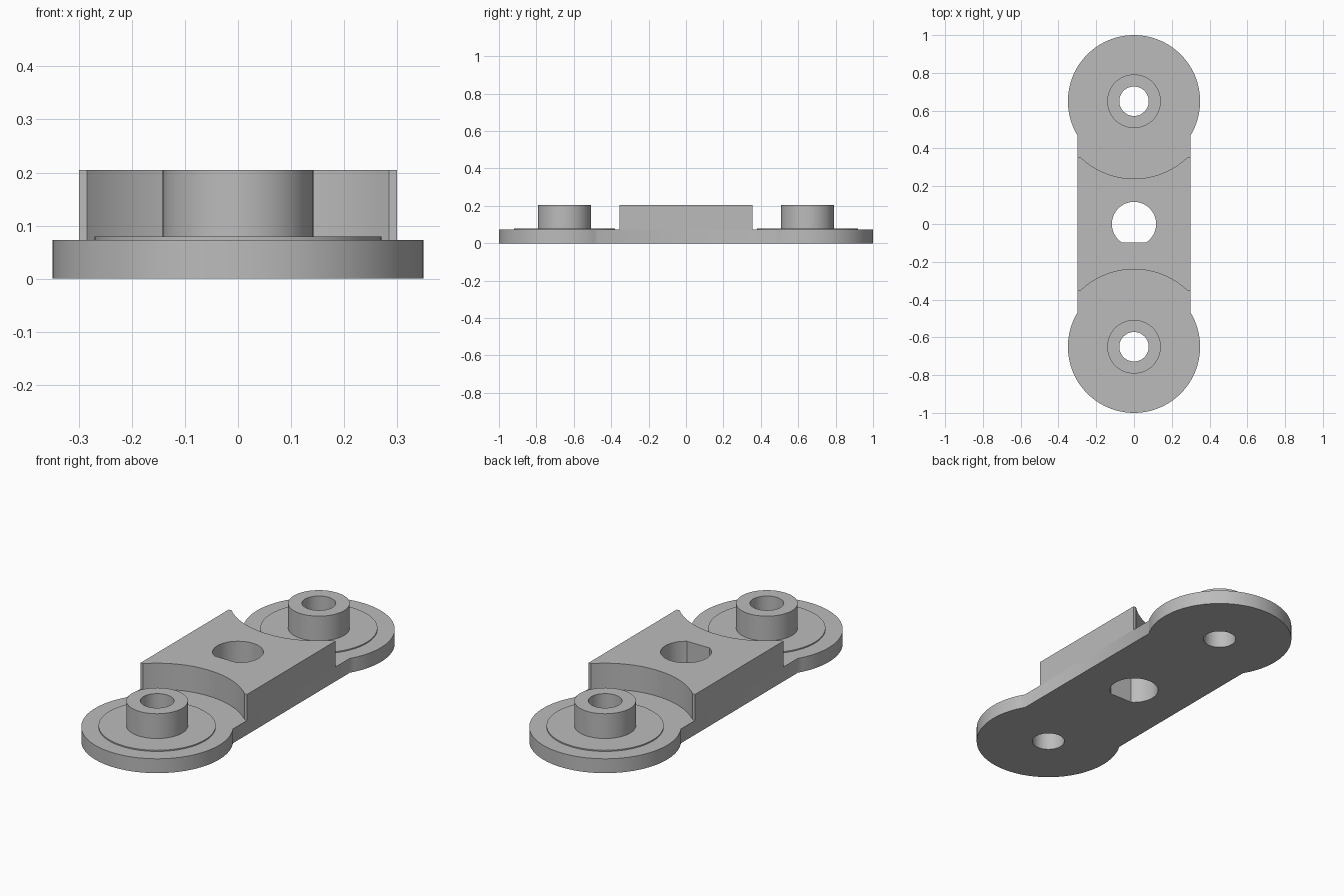
import bpy, bmesh
from math import sin, cos, asin, atan2, pi, radians

if "Cube" in bpy.data.objects:
    bpy.data.objects.remove(bpy.data.objects["Cube"], do_unlink=True)

# Main sizes
END_Y, END_R = 0.65, 0.35
HALF_W, BLOCK_Y, RELIEF_R = 0.30, 0.355, 0.41
PLATE_Z, PAD_Z, TOP_Z = 0.073, 0.079, 0.205
BORE_R, BOSS_R, PAD_R = 0.078, 0.142, 0.27
KEY_R, KEY_FLAT = 0.117, -0.098

grey = bpy.data.materials.new("plain grey")
grey.use_nodes = True
COLOUR = (0.5, 0.5, 0.5, 1)
grey.diffuse_color = COLOUR
grey.node_tree.nodes["Principled BSDF"].inputs["Base Color"].default_value = COLOUR


def arc(cy, r, start, end, n=64):
    return [(r * cos(start + (end - start) * i / n),
             cy + r * sin(start + (end - start) * i / n)) for i in range(n + 1)]


def circle(cy, r):
    return arc(cy, r, 0, 2 * pi)[:-1]


def half_turn(points):
    """Add the same points turned 180 degrees to close a symmetric outline."""
    return points + [(-x, -y) for x, y in points]


def slab(name, z0, z1, loops, open_bottom=True):
    """Extrude an outline with holes; the hidden underside can be left open."""
    bm = bmesh.new()
    for loop in loops:
        verts = [bm.verts.new((x, y, z0)) for x, y in loop]
        for a, b in zip(verts, verts[1:] + verts[:1]):
            bm.edges.new((a, b))
    bmesh.ops.triangle_fill(bm, edges=bm.edges[:], use_beauty=True)
    top = bmesh.ops.extrude_face_region(bm, geom=bm.faces[:])["geom"]
    bmesh.ops.translate(bm, vec=(0, 0, z1 - z0),
                        verts=[v for v in top if isinstance(v, bmesh.types.BMVert)])
    bmesh.ops.recalc_face_normals(bm, faces=bm.faces[:])
    if open_bottom:
        under = [f for f in bm.faces if f.normal.z < -0.9]
        bmesh.ops.delete(bm, geom=under, context="FACES")
    mesh = bpy.data.meshes.new(name)
    bm.to_mesh(mesh)
    bm.free()
    mesh.materials.append(grey)
    obj = bpy.data.objects.new(name, mesh)
    bpy.context.collection.objects.link(obj)
    bpy.ops.object.select_all(action="DESELECT")
    obj.select_set(True)
    bpy.context.view_layer.objects.active = obj
    bpy.ops.object.shade_smooth_by_angle(angle=radians(30))


# Centre hole with one flat side
key_angle = asin(KEY_FLAT / KEY_R)
key_hole = arc(0, KEY_R, key_angle, pi - key_angle)

# Base plate: straight bar with round ends
neck = -asin((1 - (HALF_W / END_R) ** 2) ** 0.5)
outline = half_turn(arc(END_Y, END_R, neck, pi - neck))
slab("base_plate", 0, PLATE_Z,
     [outline, key_hole, circle(END_Y, BORE_R), circle(-END_Y, BORE_R)],
     open_bottom=False)

# Raised block with a curved relief around each boss
drop = BLOCK_Y - END_Y
reach = (RELIEF_R ** 2 - drop ** 2) ** 0.5
relief = arc(END_Y, RELIEF_R, atan2(drop, reach), atan2(drop, -reach))
block = half_turn([(HALF_W, BLOCK_Y)] + relief + [(-HALF_W, BLOCK_Y)])
slab("centre_block", PLATE_Z, TOP_Z, [block, key_hole])

# Low round pad and hollow boss at each end
for side, y in (("front", -END_Y), ("back", END_Y)):
    slab(side + "_pad", PLATE_Z, PAD_Z, [circle(y, PAD_R), circle(y, BORE_R)])
    slab(side + "_boss", PAD_Z, TOP_Z, [circle(y, BOSS_R), circle(y, BORE_R)])
